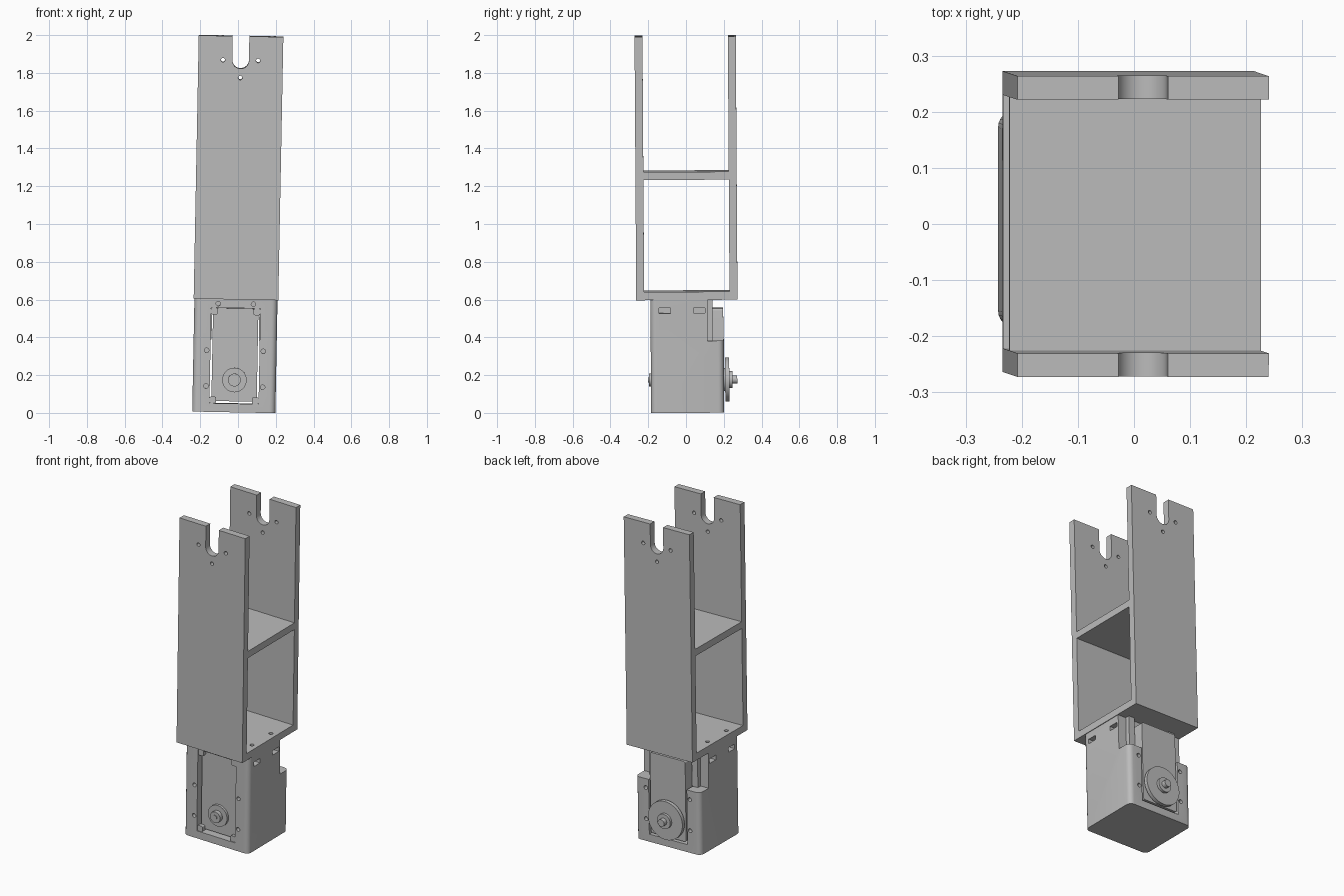
import bpy, bmesh, math
from mathutils import Matrix, Vector

cube = bpy.data.objects.get("Cube")
if cube:
    bpy.data.objects.remove(cube, do_unlink=True)

grey = bpy.data.materials.new("plain grey")
grey.use_nodes = True
grey.diffuse_color = (0.5, 0.5, 0.5, 1)
grey.node_tree.nodes["Principled BSDF"].inputs["Base Color"].default_value = (0.5, 0.5, 0.5, 1)

parts = []


def finish(name, bm, keep=True):
    bmesh.ops.recalc_face_normals(bm, faces=bm.faces)
    mesh = bpy.data.meshes.new(name)
    bm.to_mesh(mesh)
    bm.free()
    ob = bpy.data.objects.new(name, mesh)
    bpy.context.collection.objects.link(ob)
    mesh.materials.append(grey)
    if keep:
        parts.append(ob)
    else:
        ob.hide_render = True
    return ob


def box(name, x, y, z, round_y=0, round_z=0, keep=True):
    """Box from (low, high) ranges; round_y / round_z bevel the edges along that axis."""
    bm = bmesh.new()
    bmesh.ops.create_cube(bm, size=1)
    for v in bm.verts:
        v.co = Vector([r[0] if c < 0 else r[1] for c, r in zip(v.co, (x, y, z))])
    for axis, radius in ((1, round_y), (2, round_z)):
        if radius:
            edges = [e for e in bm.edges
                     if abs((e.verts[0].co - e.verts[1].co).normalized()[axis]) > 0.99]
            bmesh.ops.bevel(bm, geom=edges, offset=radius, segments=6,
                            profile=0.5, affect='EDGES')
    return finish(name, bm, keep)


def rod(name, x, z, radius, y, sides=32, keep=True):
    """Cylinder along y."""
    bm = bmesh.new()
    turn = Matrix.Translation((x, sum(y) / 2, z)) @ Matrix.Rotation(math.pi / 2, 4, 'X')
    bmesh.ops.create_cone(bm, cap_ends=True, segments=sides, radius1=radius,
                          radius2=radius, depth=y[1] - y[0], matrix=turn)
    return finish(name, bm, keep)


def cut(ob, cutters):
    for c in cutters:
        mod = ob.modifiers.new("cut", 'BOOLEAN')
        mod.operation = 'DIFFERENCE'
        mod.solver = 'EXACT'
        mod.object = c
    graph = bpy.context.evaluated_depsgraph_get()
    mesh = bpy.data.meshes.new_from_object(ob.evaluated_get(graph))
    ob.modifiers.clear()
    ob.data = mesh
    for c in cutters:
        bpy.data.objects.remove(c, do_unlink=True)


# Side plates: tall profile with a round-bottomed notch and three screw holes
BASE, TOP, HALF, INNER, OUTER = 0.602, 1.996, 0.224, 0.226, 0.268
SLOT_R, SLOT_Z = 0.044, 1.868
for name, y in (("front_plate", (-OUTER, -INNER)), ("back_plate", (INNER, OUTER))):
    outline = [(-HALF, TOP), (-HALF, BASE), (HALF, BASE), (HALF, TOP), (SLOT_R, TOP)]
    for i in range(17):
        a = -math.pi * i / 16
        outline.append((SLOT_R * math.cos(a), SLOT_Z + SLOT_R * math.sin(a)))
    outline.append((-SLOT_R, TOP))
    bm = bmesh.new()
    face = bm.faces.new([bm.verts.new((px, y[0], pz)) for px, pz in outline])
    ext = bmesh.ops.extrude_face_region(bm, geom=[face])
    bmesh.ops.translate(bm, vec=(0, y[1] - y[0], 0),
                        verts=[g for g in ext["geom"] if isinstance(g, bmesh.types.BMVert)])
    plate = finish(name, bm)
    cut(plate, [rod("hole", hx, hz, 0.011, (y[0] - 0.05, y[1] + 0.05), 20, False)
                for hx, hz in ((-0.093, SLOT_Z), (0.093, SLOT_Z), (0, 1.776))])

# Cross shelves
box("middle_shelf", (-HALF, HALF), (-INNER, INNER), (1.238, 1.28))
base = box("base_shelf", (-HALF, HALF), (-INNER, INNER), (BASE, 0.645))
holes = []
for x in (-0.185, 0.185):
    for y in (-0.118, 0.065):
        bm = bmesh.new()
        bmesh.ops.create_cone(bm, cap_ends=True, segments=20, radius1=0.012, radius2=0.012,
                              depth=0.2, matrix=Matrix.Translation((x, y, 0.65)))
        holes.append(finish("hole", bm, False))
cut(base, holes)

# Motor housing: rounded box, through opening, lowered back, screw holes and nut slots
housing = box("motor_housing", (-0.22, 0.22), (-0.193, 0.194), (0.004, BASE), round_z=0.03)
tools = [box("opening", (-0.13, 0.13), (-0.3, 0.3), (0.05, 0.556), keep=False),
         box("back_step", (-0.3, 0.3), (0.108, 0.3), (0.385, 0.7), keep=False)]
for side in (-1, 1):
    for z in (0.14, 0.33):
        for y in ((-0.25, -0.1), (0.1, 0.25)):
            tools.append(rod("hole", side * 0.15, z, 0.012, y, 20, False))
    tools.append(rod("hole", side * 0.093, 0.578, 0.012, (-0.25, -0.1), 20, False))
    for y in (-0.118, 0.065):
        x = sorted((side * 0.165, side * 0.3))
        tools.append(box("nut_slot", x, (y - 0.03, y + 0.03), (0.532, 0.56), keep=False))
cut(housing, tools)

# Motor in the opening, with corner tabs in front and mounting posts behind
box("motor_body", (-0.12, 0.12), (-0.165, 0.192), (0.062, 0.554), round_y=0.012)
for side in (-1, 1):
    label = "left" if side > 0 else "right"
    for level, z in (("lower", (0.05, 0.085)), ("upper", (0.52, 0.556))):
        box(f"{label}_{level}_tab", sorted((side * 0.095, side * 0.13)), (-0.188, -0.15), z,
            round_y=0.008)
    box(f"{label}_post", sorted((side * 0.125, side * 0.165)), (0.108, 0.135), (0.385, BASE))

# Front bearing and rear output disc
AXIS = 0.175
rod("front_bearing", 0, AXIS, 0.065, (-0.18, -0.16))
rod("front_boss", 0, AXIS, 0.034, (-0.204, -0.175))
rod("front_pin", 0, AXIS, 0.014, (-0.209, -0.2), 20)
rod("output_collar", 0, AXIS, 0.06, (0.185, 0.202))
rod("output_disc", 0, AXIS, 0.117, (0.2, 0.222), 48)
rod("output_hub", 0, AXIS, 0.045, (0.22, 0.238))
rod("output_shaft", 0, AXIS, 0.022, (0.236, 0.264), 24)

# Slight lean of the whole assembly
lean = (Matrix.Translation((-0.003, 0.002, 1)) @ Matrix.Rotation(0.0193, 4, 'Y')
        @ Matrix.Rotation(0.0065, 4, 'X') @ Matrix.Translation((0, 0, -1)))
bpy.ops.object.select_all(action='DESELECT')
for ob in parts:
    ob.data.transform(lean)
    ob.select_set(True)
bpy.context.view_layer.objects.active = parts[0]
bpy.ops.object.shade_smooth_by_angle(angle=math.radians(30))
